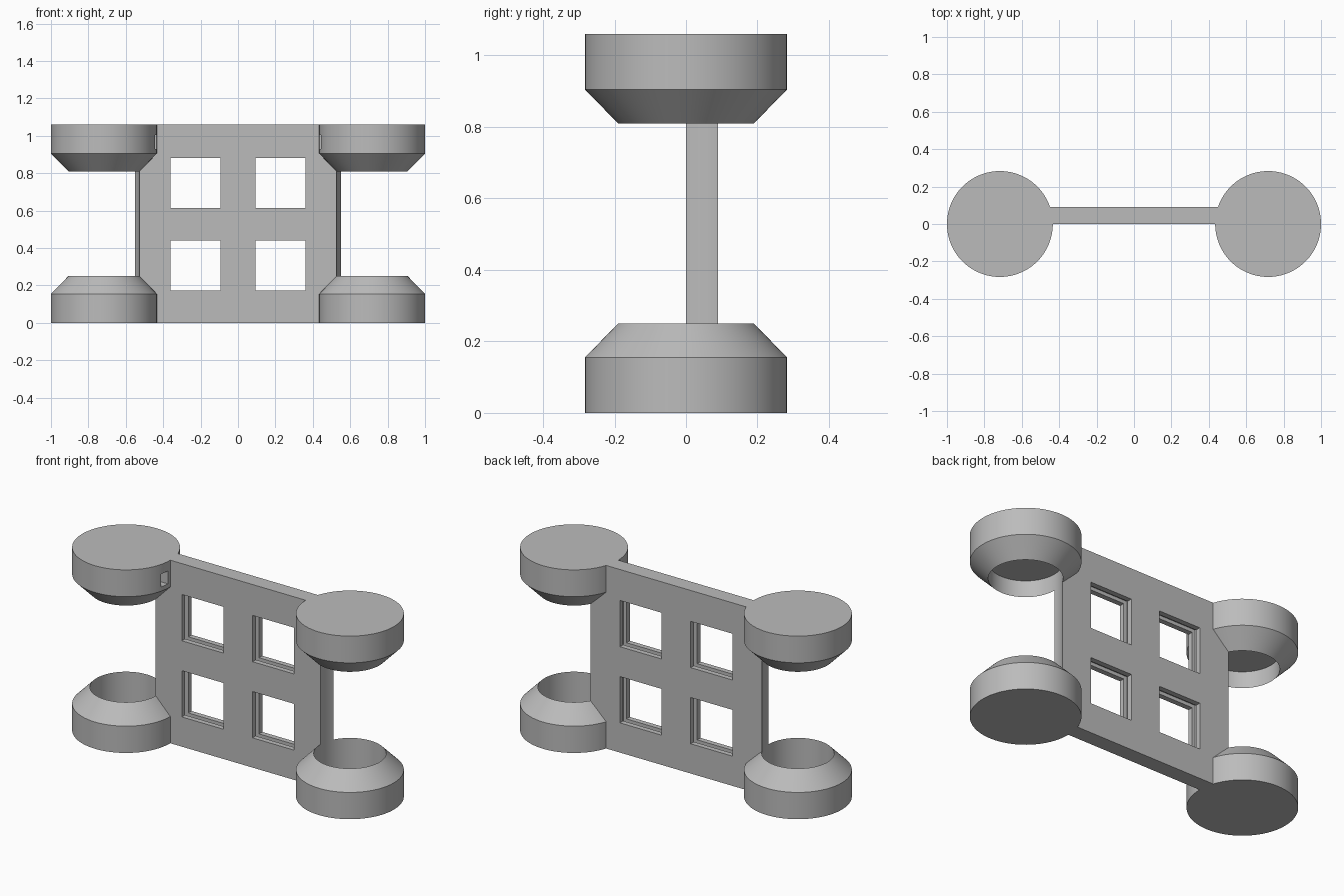
import bpy
import bmesh
from math import pi, cos, sin

if "Cube" in bpy.data.objects:
    bpy.data.objects.remove(bpy.data.objects["Cube"], do_unlink=True)

HEIGHT = 1.06
CUP_X, CUP_R, BORE_R = 0.717, 0.283, 0.19
THICK = 0.09
SEGMENTS = 96

grey = bpy.data.materials.new("plain grey")
grey.use_nodes = True
colour = (0.5, 0.5, 0.5, 1)
grey.diffuse_color = colour
grey.node_tree.nodes["Principled BSDF"].inputs["Base Color"].default_value = colour


def add_object(name, bm):
    bmesh.ops.recalc_face_normals(bm, faces=bm.faces)
    mesh = bpy.data.meshes.new(name)
    bm.to_mesh(mesh)
    bm.free()
    mesh.materials.append(grey)
    obj = bpy.data.objects.new(name, mesh)
    bpy.context.collection.objects.link(obj)
    return obj


def box(name, x0, x1, y0, y1, z0, z1):
    bm = bmesh.new()
    bmesh.ops.create_cube(bm, size=1)
    for v in bm.verts:
        v.co.x = x1 if v.co.x > 0 else x0
        v.co.y = y1 if v.co.y > 0 else y0
        v.co.z = z1 if v.co.z > 0 else z0
    return add_object(name, bm)


def turned(name, x, profile):
    """Solid of revolution about a vertical axis; profile is (radius, z) pairs."""
    bm = bmesh.new()
    angles = [2 * pi * i / SEGMENTS for i in range(SEGMENTS)]
    rings = [[bm.verts.new((x + r * cos(a), r * sin(a), z)) for a in angles]
             for r, z in profile]
    for low, high in zip(rings, rings[1:]):
        for i in range(SEGMENTS):
            j = (i + 1) % SEGMENTS
            bm.faces.new((low[i], low[j], high[j], high[i]))
    bm.faces.new(rings[0])
    bm.faces.new(rings[-1])
    return add_object(name, bm)


def combine(target, parts, operation):
    """Boolean the parts into the target, then discard them."""
    for part in parts:
        mod = target.modifiers.new("combine", 'BOOLEAN')
        mod.operation = operation
        mod.solver = 'EXACT'
        mod.object = part
    bpy.context.view_layer.update()
    graph = bpy.context.evaluated_depsgraph_get()
    mesh = bpy.data.meshes.new_from_object(target.evaluated_get(graph))
    target.modifiers.clear()
    target.data = mesh
    for part in parts:
        bpy.data.objects.remove(part, do_unlink=True)


# Wall panel, running into the cups at both ends
panel = box("window_panel_with_cups", -0.6, 0.6, 0, THICK, 0, HEIGHT)

# Four end cups: a straight drum with a chamfered mouth
cup_profile = [(CUP_R, 0), (CUP_R, 0.155), (BORE_R, 0.25)]
cups = []
for side in (-1, 1):
    cups.append(turned("lower_cup", side * CUP_X, cup_profile))
    cups.append(turned("upper_cup", side * CUP_X,
                       [(r, HEIGHT - z) for r, z in cup_profile]))
combine(panel, cups, 'UNION')

# Post bores through the cups, which also hollow the panel ends
cutters = [turned("post_bore", side * CUP_X, [(BORE_R, 0.04), (BORE_R, 0.905)])
           for side in (-1, 1)]

# Windows, each with a glazing groove around its inside
for side in (-1, 1):
    x0, x1 = sorted((side * 0.093, side * 0.36))
    for z0 in (0.172, 0.613):
        z1 = z0 + 0.268
        cutters.append(box("window_cut", x0, x1, -0.1, 0.2, z0, z1))
        cutters.append(box("groove_cut", x0 - 0.02, x1 + 0.02, 0.03, 0.06,
                           z0 - 0.02, z1 + 0.02))
    # Small socket in the inner side of each upper cup
    s0, s1 = sorted((side * 0.39, side * 0.5))
    cutters.append(box("socket_cut", s0, s1, -0.072, -0.02, 0.93, 1.005))
combine(panel, cutters, 'DIFFERENCE')

# Smooth the round walls while keeping hard edges
bpy.ops.object.select_all(action='DESELECT')
panel.select_set(True)
bpy.context.view_layer.objects.active = panel
bpy.ops.object.shade_smooth_by_angle(angle=pi / 6)
